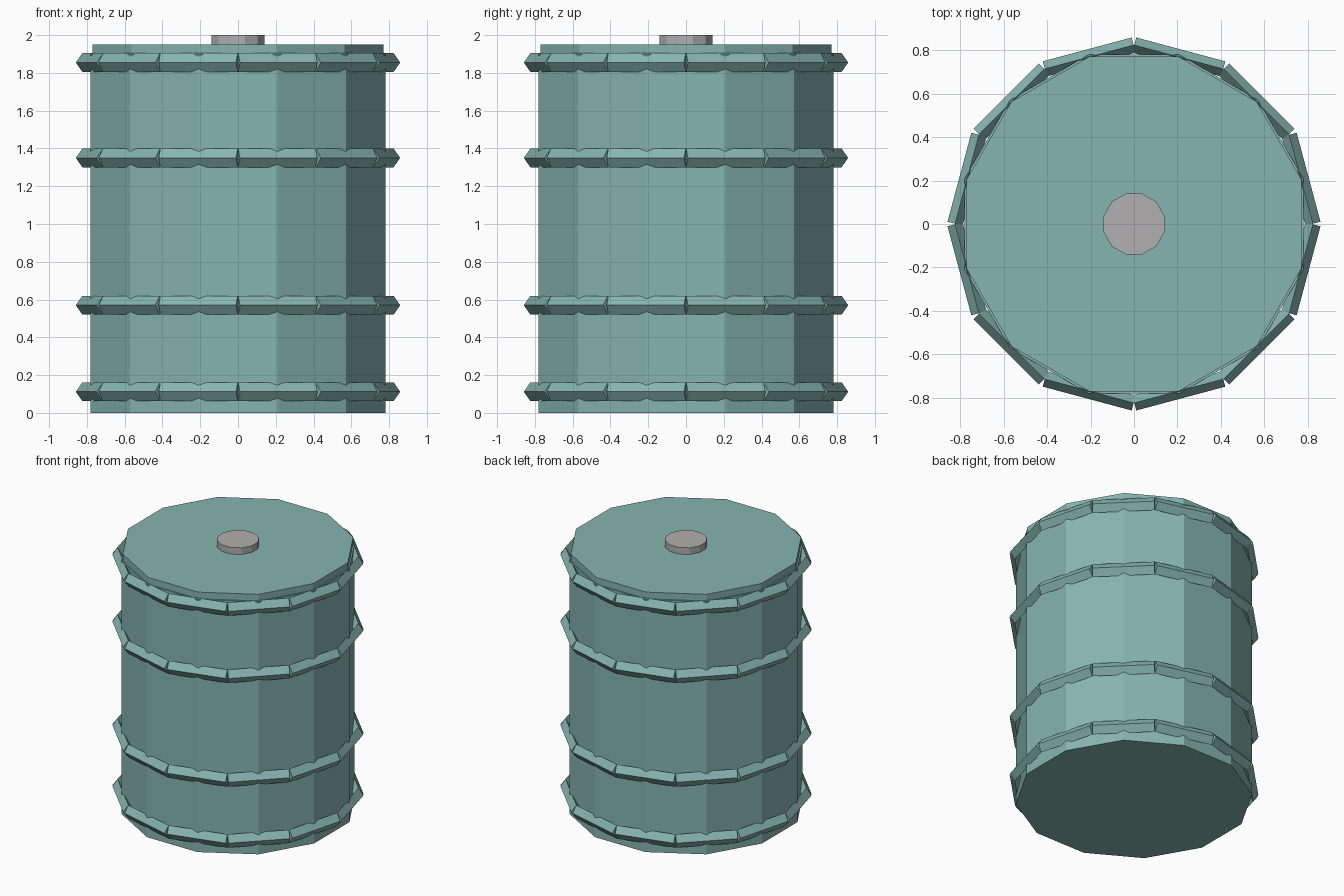
import bpy
import bmesh
from math import cos, pi, radians
from mathutils import Matrix, Vector

default = bpy.data.objects.get("Cube")
if default:
    bpy.data.objects.remove(default, do_unlink=True)

SIDES = 12


def material(name, rgb):
    mat = bpy.data.materials.new(name)
    mat.use_nodes = True
    color = (*rgb, 1.0)
    mat.diffuse_color = color
    mat.node_tree.nodes["Principled BSDF"].inputs["Base Color"].default_value = color
    return mat


teal = material("teal_paint", (0.24, 0.46, 0.43))
grey = material("grey_metal", (0.44, 0.43, 0.425))


def finish(bm, name, mat):
    bmesh.ops.recalc_face_normals(bm, faces=bm.faces[:])
    mesh = bpy.data.meshes.new(name)
    bm.to_mesh(mesh)
    bm.free()
    mesh.materials.append(mat)
    obj = bpy.data.objects.new(name, mesh)
    bpy.context.collection.objects.link(obj)
    return obj


def drum(name, apothem, bottom, top, mat):
    """Twelve-sided prism with flat sides facing the axes."""
    bm = bmesh.new()
    radius = apothem / cos(pi / SIDES)
    place = Matrix.Translation((0, 0, (bottom + top) / 2)) @ Matrix.Rotation(pi / SIDES, 4, "Z")
    bmesh.ops.create_cone(bm, cap_ends=True, segments=SIDES, radius1=radius,
                          radius2=radius, depth=top - bottom, matrix=place)
    return finish(bm, name, mat)


def hoop(name, z, outer=0.832, depth=0.036, height=0.05, half_length=0.212):
    """Ring of straight bars, each with a diamond cross-section."""
    bm = bmesh.new()
    profile = [(outer, 0), (outer - depth, height), (outer - 2 * depth, 0), (outer - depth, -height)]
    for i in range(SIDES):
        turn = Matrix.Rotation(radians(15 + 30 * i), 4, "Z")
        ends = [[bm.verts.new(turn @ Vector((r, side * half_length, z + dz))) for r, dz in profile]
                for side in (-1, 1)]
        for end in ends:
            bm.faces.new(end)
        for k in range(4):
            n = (k + 1) % 4
            bm.faces.new((ends[0][k], ends[0][n], ends[1][n], ends[1][k]))
    return finish(bm, name, teal)


# Barrel, lid and cap
drum("barrel_body", 0.78, 0.0, 1.9, teal)
drum("barrel_lid", 0.77, 1.9, 1.95, teal)
drum("lid_cap", 0.14, 1.95, 2.0, grey)

# Four hoops around the barrel
for label, z in (("bottom", 0.112), ("lower", 0.57), ("upper", 1.35), ("top", 1.855)):
    hoop(label + "_hoop", z)
